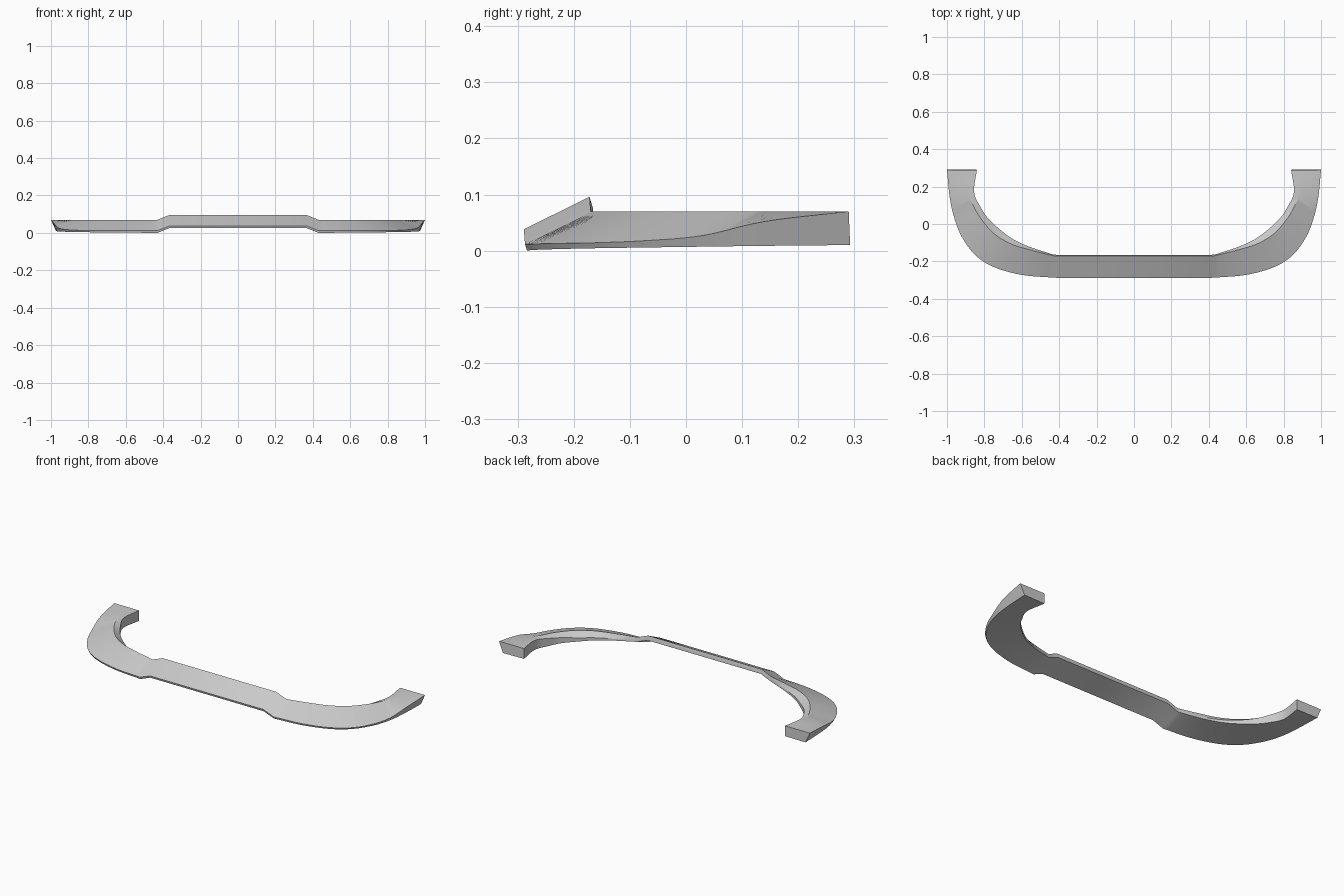
import bpy
import bmesh
import math
from mathutils import Vector

default_cube = bpy.data.objects.get("Cube")
if default_cube:
    bpy.data.objects.remove(default_cube, do_unlink=True)

TOP = 0.07        # height of the upper ridge on the arms
RAISE = 0.026     # how far the middle span is lifted
STEPS = 6         # smooth subdivisions between arm stations


def make_material(name, colour):
    material = bpy.data.materials.new(name)
    material.use_nodes = True
    material.diffuse_color = colour
    material.node_tree.nodes["Principled BSDF"].inputs["Base Color"].default_value = colour
    return material


def catmull(a, b, c, d, t):
    """Smooth curve through b and c."""
    return 0.5 * (2 * b + (c - a) * t + (2 * a - 5 * b + 4 * c - d) * t ** 2
                  + (3 * b - a - 3 * c + d) * t ** 3)


def smooth_path(points):
    padded = [2 * points[0] - points[1]] + points + [2 * points[-1] - points[-2]]
    path = []
    for i in range(len(points) - 1):
        path += [catmull(*padded[i:i + 4], step / STEPS) for step in range(STEPS)]
    return path + [points[-1]]


# Plan curves of one arm, from the middle span to the rear tip
outer_plan = [(.43, -.287), (.6, -.272), (.75, -.23), (.85, -.165),
              (.92, -.07), (.96, .03), (.985, .14), (1, .29)]
ridge_plan = [(.43, -.17), (.55, -.14), (.66, -.105), (.75, -.05),
              (.82, .03), (.86, .1), (.9, .18), (.94, .29)]
inner_plan = [(.43, -.164), (.55, -.125), (.64, -.085), (.71, -.035),
              (.78, .03), (.82, .09), (.855, .17), (.84, .29)]

# Heights of the outer crease, inner upper edge and inner lower edge
outer_height = [.012, .012, .013, .014, .018, .027, .052, TOP]
inner_top = [.05, .045, .043, .043, .05, .058, .068, TOP]
inner_low = [.045, .035, .028, .022, .018, .014, .012, .01]


def lift(plan, heights):
    return smooth_path([Vector((x, y, z)) for (x, y), z in zip(plan, heights)])


outer = lift(outer_plan, outer_height)
ridge = lift(ridge_plan, [TOP] * len(ridge_plan))
upper = lift(inner_plan, inner_top)
lower = lift(inner_plan, inner_low)

# The outer wall leans inward towards its foot
foot = []
for i, point in enumerate(outer):
    part = i / (len(outer) - 1)
    before, after = outer[max(i - 1, 0)], outer[min(i + 1, len(outer) - 1)]
    along = (after - before).normalized()
    inward = Vector((-along.y, along.x, 0)) * 0.4 * (point.z - 0.003)
    foot.append(Vector((point.x, point.y, 0.01 * part)) + inward)

arm = [list(section) for section in zip(foot, outer, ridge, upper, lower)]

# Raised middle span, joined to the arm by a short step
shoulder = [Vector((0.365, p.y - 0.002, p.z + RAISE)) for p in arm[0]]
half = [shoulder] + arm
mirrored = [[Vector((-p.x, p.y, p.z)) for p in section] for section in reversed(half)]
sections = mirrored + half

# Skin the sections and close both tips
bm = bmesh.new()
rings = [[bm.verts.new(p) for p in section] for section in sections]
for first, second in zip(rings, rings[1:]):
    for i in range(len(first)):
        j = (i + 1) % len(first)
        bm.faces.new((first[i], first[j], second[j], second[i]))
bm.faces.new(rings[0])
bm.faces.new(rings[-1])
bmesh.ops.remove_doubles(bm, verts=bm.verts, dist=0.0004)
bmesh.ops.recalc_face_normals(bm, faces=bm.faces)

mesh = bpy.data.meshes.new("front_lip")
bm.to_mesh(mesh)
bm.free()
front_lip = bpy.data.objects.new("front_lip", mesh)
bpy.context.collection.objects.link(front_lip)
mesh.materials.append(make_material("light grey", (0.6, 0.6, 0.6, 1)))

bpy.context.view_layer.objects.active = front_lip
front_lip.select_set(True)
bpy.ops.object.shade_smooth_by_angle(angle=math.radians(25))
